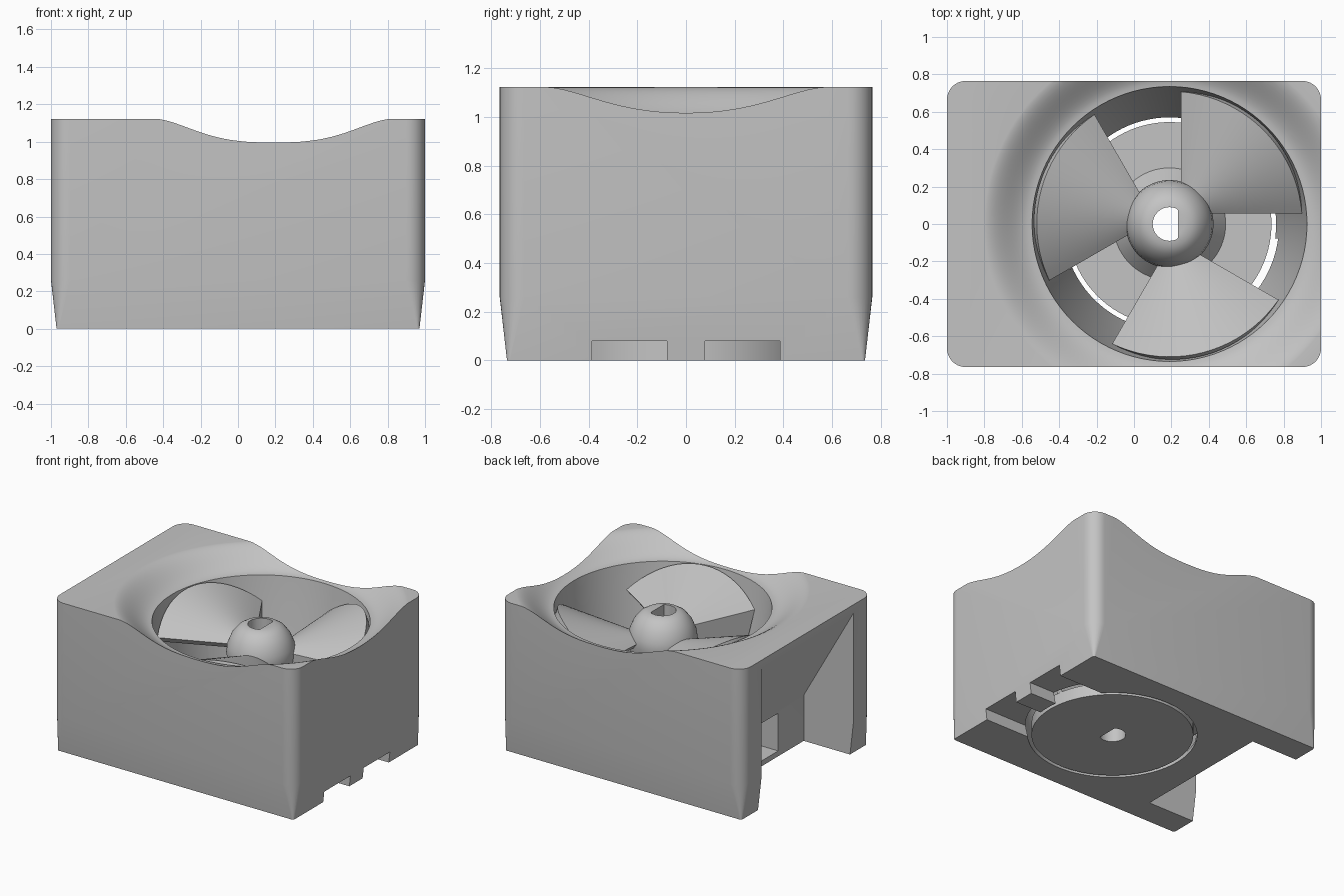
import bpy, bmesh, math

AXIS_X = 0.19   # fan axis position

old = bpy.data.objects.get("Cube")
if old:
    bpy.data.objects.remove(old, do_unlink=True)

grey = bpy.data.materials.new("light grey plastic")
grey.use_nodes = True
COLOUR = (0.55, 0.55, 0.55, 1)
grey.diffuse_color = COLOUR
grey.node_tree.nodes["Principled BSDF"].inputs["Base Color"].default_value = COLOUR


def finish(name, bm, x=0, recalc=True):
    """Turn a bmesh into a linked object."""
    if recalc:
        bmesh.ops.recalc_face_normals(bm, faces=bm.faces)
    mesh = bpy.data.meshes.new(name)
    bm.to_mesh(mesh)
    bm.free()
    mesh.materials.append(grey)
    obj = bpy.data.objects.new(name, mesh)
    bpy.context.collection.objects.link(obj)
    obj.location.x = x
    return obj


def skin(name, rings, x=0):
    """Join closed rings of equal length into a capped solid."""
    bm = bmesh.new()
    loops = [[bm.verts.new(p) for p in ring] for ring in rings]
    n = len(loops[0])
    for a, b in zip(loops, loops[1:]):
        for i in range(n):
            j = (i + 1) % n
            bm.faces.new((a[i], a[j], b[j], b[i]))
    bm.faces.new(loops[0][::-1])
    bm.faces.new(loops[-1])
    return finish(name, bm, x)


def lathe(name, profile, steps=96):
    turn = [2 * math.pi * i / steps for i in range(steps)]
    rings = [[(r * math.cos(a), r * math.sin(a), z) for a in turn] for r, z in profile]
    return skin(name, rings, AXIS_X)


def box(name, x0, x1, y0, y1, z0, z1):
    rings = [[(x0, y0, z), (x1, y0, z), (x1, y1, z), (x0, y1, z)] for z in (z0, z1)]
    return skin(name, rings)


def rounded_rect(hx, hy, r, z, steps=8):
    pts = []
    for q, (sx, sy) in enumerate(((1, 1), (-1, 1), (-1, -1), (1, -1))):
        for i in range(steps + 1):
            a = (q + i / steps) * math.pi / 2
            pts.append((sx * (hx - r) + r * math.cos(a),
                        sy * (hy - r) + r * math.sin(a), z))
    return pts


def activate(obj):
    bpy.ops.object.select_all(action='DESELECT')
    obj.select_set(True)
    bpy.context.view_layer.objects.active = obj


def cut(obj, cutter):
    mod = obj.modifiers.new("cut", 'BOOLEAN')
    mod.operation = 'DIFFERENCE'
    mod.solver = 'EXACT'
    mod.object = cutter
    activate(obj)
    bpy.ops.object.modifier_apply(modifier=mod.name)
    bpy.data.objects.remove(cutter, do_unlink=True)


def smooth(obj):
    activate(obj)
    bpy.ops.object.shade_smooth_by_angle(angle=math.radians(30))


# Housing: rounded block, tapering to a sharper foot
housing = skin("housing", [rounded_rect(0.97, 0.735, 0.012, 0),
                           rounded_rect(1, 0.765, 0.1, 0.26),
                           rounded_rect(1, 0.765, 0.1, 1.122)])

# Tapered duct with a dished mouth
duct = [(0.57, -0.1), (0.57, 0), (0.62, 0.25), (0.71, 0.8), (0.735, 0.99)]
for i in range(1, 13):
    t = i / 12
    duct.append((0.735 + 0.265 * t, 0.99 + 0.133 * t * t * (3 - 2 * t)))
duct.append((1.0, 1.3))
cut(housing, lathe("duct_cutter", duct))

# Recess in one end with a sloping roof
recess = [(-1.1, -0.1), (-0.59, -0.1), (-0.59, 0.34), (-1, 1.06), (-1.1, 1.06)]
cut(housing, skin("recess_cutter", [[(x, y, z) for x, z in recess] for y in (-0.54, 0.54)]))

# Opening from the recess into the duct
cut(housing, box("opening_cutter", -0.75, -0.3, -0.24, 0.24, 0.04, 0.32))

# Two outlet slots under the other end
for y0, y1 in ((-0.385, -0.078), (0.078, 0.385)):
    cut(housing, box("slot_cutter", 0.5, 1.1, y0, y1, -0.1, 0.08))
smooth(housing)

# Rotor: base disc, stem and domed hub with a D-shaped bore
hub = lathe("rotor_hub", [(0.545, 0), (0.545, 0.09), (0.3, 0.09), (0.23, 0.18), (0.2, 0.4),
                          (0.22, 0.68), (0.235, 0.76), (0.228, 0.82), (0.2, 0.89),
                          (0.16, 0.94), (0.12, 0.965), (0.08, 0.97)])
bore = []
for i in range(32):
    a = 2 * math.pi * i / 32
    bore.append((min(0.09 * math.cos(a), 0.045), 0.09 * math.sin(a)))
cut(hub, skin("bore_cutter", [[(x, y, z) for x, y in bore] for z in (-0.1, 1.2)], AXIS_X))
smooth(hub)


# Blades: arched sheets whose steep edge drops to the base disc
def blade(name, spin):
    cols, rows = 20, 8
    bm = bmesh.new()
    grid = []
    for i in range(-1, cols + 1):
        u = max(i, 0) / cols
        line = []
        for j in range(rows + 1):
            v = j / rows
            r = 0.17 + 0.54 * v
            start = math.asin(0.055 / r)
            end = math.pi / 2 - math.asin(0.06 / r)
            a = start + (end - start) * u + spin
            z = 0.78 + (0.03 + 0.16 * v) * (1 - (2 * u - 1) ** 2) + 0.03 * v
            if i < 0:      # foot of the vane, kept inside the duct
                r = 0.17 + 0.36 * v
                a = math.asin(0.055 / r) + spin
                z = 0.08
            line.append(bm.verts.new((r * math.cos(a), r * math.sin(a), z)))
        grid.append(line)
    for p, q in zip(grid, grid[1:]):
        for j in range(rows):
            bm.faces.new((p[j], p[j + 1], q[j + 1], q[j]))
    obj = finish(name, bm, AXIS_X, recalc=False)
    mod = obj.modifiers.new("thickness", 'SOLIDIFY')
    mod.thickness = 0.05
    mod.offset = -1
    activate(obj)
    bpy.ops.object.modifier_apply(modifier=mod.name)
    smooth(obj)


for k in range(3):
    blade("blade_%d" % (k + 1), 2 * math.pi * k / 3)
